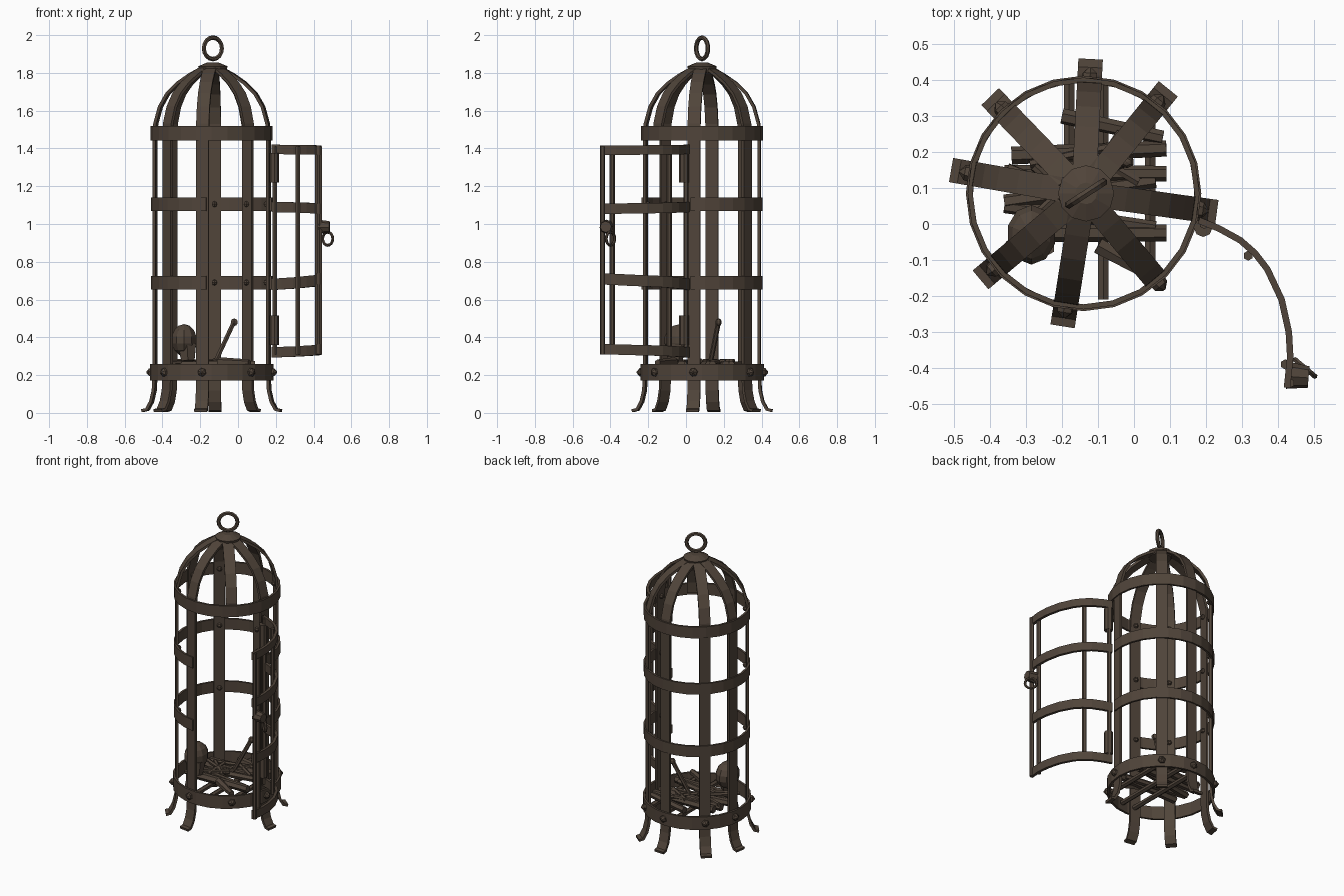
import bpy, bmesh, math, random
from mathutils import Vector as V, Matrix

if "Cube" in bpy.data.objects:
    bpy.data.objects.remove(bpy.data.objects["Cube"])

random.seed(4)
iron = bpy.data.materials.new("dark brown iron")
iron.diffuse_color = (0.08, 0.058, 0.042, 1)
iron.use_nodes = True
iron.node_tree.nodes["Principled BSDF"].inputs["Base Color"].default_value = iron.diffuse_color
CX, CY = -0.14, 0.085
ANG = [87, 51, 134, 170, 220, 261, -8]      # full length straps
DOOR_ANG = -50                              # dome only strap above the door


def finish(name, bm):
    bmesh.ops.recalc_face_normals(bm, faces=bm.faces)
    me = bpy.data.meshes.new(name)
    bm.to_mesh(me)
    bm.free()
    me.materials.append(iron)
    ob = bpy.data.objects.new(name, me)
    bpy.context.collection.objects.link(ob)
    return ob


def ribbon(name, pts, across, w, t, closed=False):
    """Flat bar swept along pts; w is the width along 'across', t the thickness."""
    bm = bmesh.new()
    n = len(pts)
    across = V(across).normalized()
    rows = []
    for i, p in enumerate(pts):
        a = pts[(i - 1) % n] if closed else pts[max(i - 1, 0)]
        b = pts[(i + 1) % n] if closed else pts[min(i + 1, n - 1)]
        nor = (V(b) - V(a)).cross(across).normalized()
        rows.append([bm.verts.new(V(p) + across * w / 2 * s + nor * t / 2 * q)
                     for s, q in ((-1, -1), (1, -1), (1, 1), (-1, 1))])
    for i in range(n if closed else n - 1):
        r, s = rows[i], rows[(i + 1) % n]
        for k in range(4):
            bm.faces.new((r[k], r[(k + 1) % 4], s[(k + 1) % 4], s[k]))
    if not closed:
        bm.faces.new(rows[0])
        bm.faces.new(rows[-1])
    return finish(name, bm)


def rod(name, a, b, r1, r2=None, seg=6):
    a, b = V(a), V(b)
    d = b - a
    m = Matrix.Translation((a + b) / 2) @ V((0, 0, 1)).rotation_difference(d).to_matrix().to_4x4()
    bm = bmesh.new()
    bmesh.ops.create_cone(bm, cap_ends=True, segments=seg, radius1=r1,
                          radius2=r1 if r2 is None else r2, depth=d.length, matrix=m)
    return finish(name, bm)


def ball(name, c, size, u=8, v=6):
    bm = bmesh.new()
    m = Matrix.Translation(c) @ Matrix.Diagonal((*size, 1))
    bmesh.ops.create_uvsphere(bm, u_segments=u, v_segments=v, radius=1, matrix=m)
    return finish(name, bm)


def torus(name, c, R, r, rz):
    """Upright ring turned by rz degrees about z."""
    bm = bmesh.new()
    rot = Matrix.Rotation(math.radians(rz), 3, 'Z')
    rows = []
    for i in range(16):
        a = i * math.tau / 16
        rows.append([bm.verts.new(V(c) + rot @ V((
            (R + r * math.cos(k * math.pi / 3)) * math.cos(a), r * math.sin(k * math.pi / 3),
            (R + r * math.cos(k * math.pi / 3)) * math.sin(a)))) for k in range(6)])
    for i in range(16):
        p, q = rows[i], rows[(i + 1) % 16]
        for k in range(6):
            bm.faces.new((p[k], p[(k + 1) % 6], q[(k + 1) % 6], q[k]))
    return finish(name, bm)


def polar(deg, r, z):
    a = math.radians(deg)
    return V((CX + r * math.cos(a), CY + r * math.sin(a), z))


def tangent(deg):
    a = math.radians(deg)
    return V((-math.sin(a), math.cos(a), 0))


# Hoops: full at top and bottom, open at the doorway in the middle
for name, z, w, r in (("top_hoop", 1.48, 0.075, 0.315), ("bottom_hoop", 0.215, 0.085, 0.32)):
    ribbon(name, [polar(i * 15, r, z) for i in range(24)], (0, 0, 1), w, 0.014, True)
for name, z in (("upper_hoop", 1.105), ("lower_hoop", 0.69)):
    ribbon(name, [polar(-11 + i * 276 / 20, 0.315, z) for i in range(21)], (0, 0, 1), 0.072, 0.014)

# Straps running from foot to dome crown
foot = [(0.372, 0.012), (0.345, 0.018), (0.322, 0.06), (0.308, 0.12), (0.304, 0.2)]
dome = [(0.304, 1.46), (0.3, 1.53), (0.275, 1.62), (0.235, 1.69), (0.18, 1.745),
        (0.115, 1.79), (0.06, 1.82)]
for i, d in enumerate(ANG):
    ribbon(f"strap_{i}", [polar(d, r, z) for r, z in foot + dome], tangent(d), 0.068, 0.016)
    for z in (0.69, 1.105, 1.48):
        p = polar(d, 0.292, z)
        ball("inner_rivet", p, (0.016, 0.016, 0.016), 6, 4)
ribbon("door_side_dome_strap", [polar(DOOR_ANG, r, z) for r, z in dome], tangent(DOOR_ANG), 0.068, 0.016)
for d in ANG + [DOOR_ANG]:
    rod("bottom_stud", polar(d, 0.32, 0.215), polar(d, 0.335, 0.215), 0.024, 0.022)
    rod("bottom_stud_tip", polar(d, 0.335, 0.215), polar(d, 0.35, 0.215), 0.022, 0.004)

# Crown cap and hanging ring
CAP = V((CX + 0.007, CY, 0))
rod("crown_cap", CAP + V((0, 0, 1.8)), CAP + V((0, 0, 1.835)), 0.068, 0.078, 12)
rod("crown_top", CAP + V((0, 0, 1.835)), CAP + V((0, 0, 1.855)), 0.078, 0.03, 12)
torus("hanging_ring", CAP + V((0, 0, 1.93)), 0.057, 0.012, 33)

# Open door: four curved bands, four rods, hinges
path = [(0.18, 0.01), (0.235, -0.012), (0.295, -0.045), (0.335, -0.08), (0.37, -0.125),
        (0.41, -0.21), (0.43, -0.3), (0.434, -0.37), (0.425, -0.455)]
n = len(path) - 1
for name, z0, z1, w in (("door_top_band", 1.395, 1.39, 0.05), ("door_upper_band", 1.09, 1.08, 0.055),
                        ("door_lower_band", 0.68, 0.71, 0.06), ("door_bottom_band", 0.32, 0.338, 0.055)):
    ribbon(name, [(x, y, z0 + (z1 - z0) * i / n) for i, (x, y) in enumerate(path)],
           (0, 0, 1), w, 0.018)
for x, y in ((0.195, 0), (0.317, -0.088), (0.42, -0.39), (0.432, -0.442)):
    rod("door_rod", (x, y, 0.31), (x, y, 1.41), 0.014)
for z in (0.36, 1.22):
    rod("hinge", (0.192, -0.01, z), (0.192, -0.01, z + 0.155), 0.026, None, 8)

# Lock and its ring
rod("lock", (0.425, -0.42, 0.985), (0.485, -0.425, 0.985), 0.038, 0.03, 8)
torus("lock_ring", (0.475, -0.4, 0.922), 0.035, 0.008, -40)

# Floor grate of rough sticks
for y, x0, x1, r, sk in ((0.27, -0.2, 0.08, 0.022, -0.03), (0.2, -0.34, 0.09, 0.025, 0.01),
                         (0.14, -0.36, 0.09, 0.024, 0), (0.09, -0.36, 0.06, 0.022, 0.03),
                         (0.02, -0.36, 0.06, 0.02, -0.03), (-0.025, -0.34, 0.09, 0.026, 0)):
    rod("floor_stick", (x0, y - sk, 0.25), (x1, y + sk, 0.255), r, r * 0.9)
for x, y0, y1 in ((-0.18, -0.21, 0.39), (-0.085, -0.21, 0.39), (0.045, -0.15, 0.3)):
    rod("floor_beam", (x, y0, 0.215), (x, y1, 0.215), 0.017)
for i in range(8):
    a = random.uniform(0, math.pi)
    c = V((CX + random.uniform(-0.12, 0.12), CY + random.uniform(-0.13, 0.13), 0.27))
    d = V((math.cos(a), math.sin(a), 0.03)) * random.uniform(0.08, 0.14)
    rod("loose_stick", c - d, c + d, 0.013)
rod("loose_bone", (-0.1, -0.06, 0.27), (0.06, -0.15, 0.265), 0.025, 0.018)

# Skull and propped bone
ball("skull", (-0.285, -0.03, 0.385), (0.07, 0.085, 0.085), 10, 7)
rod("skull_jaw", (-0.265, -0.06, 0.275), (-0.27, -0.05, 0.36), 0.04, 0.055, 6)
rod("propped_bone", (-0.12, 0.13, 0.27), (-0.022, 0.172, 0.48), 0.013)
ball("bone_knob", (-0.02, 0.172, 0.48), (0.022, 0.018, 0.02), 6, 5)
